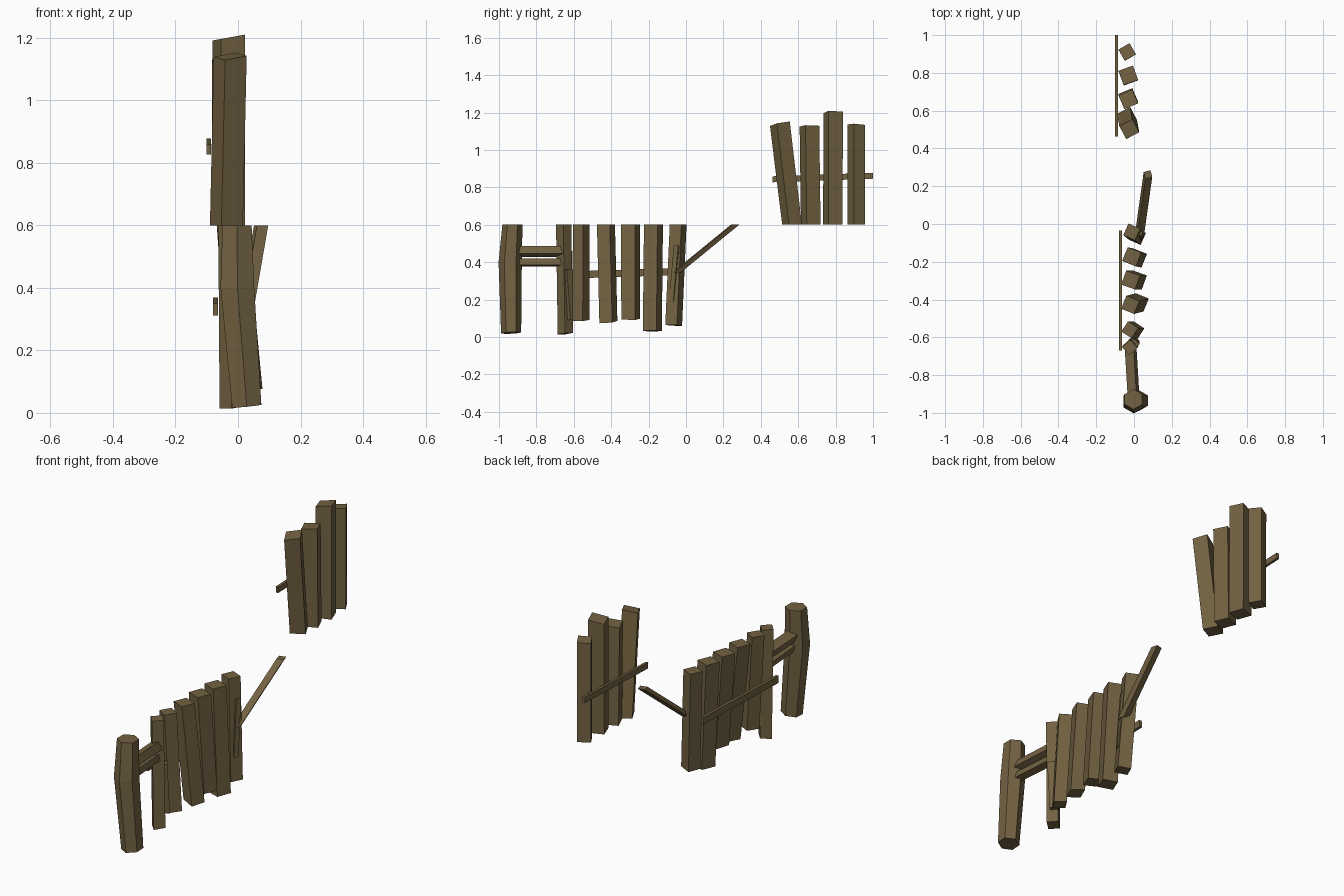
import bpy, math
from mathutils import Vector

if "Cube" in bpy.data.objects:
    bpy.data.objects.remove(bpy.data.objects["Cube"])

wood = bpy.data.materials.new("weathered brown wood")
wood.diffuse_color = (0.17, 0.122, 0.054, 1)
wood.use_nodes = True
wood.node_tree.nodes["Principled BSDF"].inputs["Base Color"].default_value = wood.diffuse_color


def make(name, rings):
    """Close a stack of equal-sided rings into a solid."""
    n = len(rings[0])
    verts = [v for r in rings for v in r]
    faces = [tuple(reversed(range(n))),
             tuple(range(len(verts) - n, len(verts)))]
    for k in range(len(rings) - 1):
        for i in range(n):
            j = (i + 1) % n
            faces.append((k*n + i, k*n + j, k*n + n + j, k*n + n + i))
    mesh = bpy.data.meshes.new(name)
    mesh.from_pydata(verts, [], faces)
    mesh.materials.append(wood)
    ob = bpy.data.objects.new(name, mesh)
    bpy.context.collection.objects.link(ob)
    return ob


def ring(x, y, z, size, rot, sides=4, slope=(0, 0)):
    """Horizontal or slanted regular section; size is the side of a square."""
    r = size / math.sqrt(2)
    pts = []
    for i in range(sides):
        a = math.radians(rot) + math.tau * (i + 0.5) / sides
        dx, dy = r * math.cos(a), r * math.sin(a)
        pts.append((x + dx, y + dy, z + slope[0]*dx + slope[1]*dy))
    return pts


def post(name, bottom, top, size, rot, bs=(0, 0), ts=(0, 0), taper=1.0):
    make(name, [ring(*bottom, size * taper, rot, 4, bs),
                ring(*top, size, rot, 4, ts)])


def beam(name, a, b, w, h, roll=0):
    """Rectangular bar from a to b, w across and h high."""
    a, b = Vector(a), Vector(b)
    d = (b - a).normalized()
    side = d.cross(Vector((0, 0, 1))).normalized()
    up = side.cross(d)
    c, s = math.cos(math.radians(roll)), math.sin(math.radians(roll))
    side, up = side*c + up*s, up*c - side*s
    sec = [(-w/2, -h/2), (w/2, -h/2), (w/2, h/2), (-w/2, h/2)]
    # side x up points backwards along the bar, so build from b to a
    make(name, [[tuple(p + side*u + up*v) for u, v in sec] for p in (b, a)])


# Upper fence: pickets with flat bottoms and slanted tops
post("upper_picket_1", (-.037, .567, .6), (-.025, .502, 1.14), .078, 28, ts=(.1, .2))
post("upper_picket_2", (-.030, .667, .6), (-.030, .660, 1.127), .080, 23, ts=(.1, 0))
post("upper_picket_3", (-.030, .785, .6), (-.030, .787, 1.20), .081, 20, ts=(.18, 0))
post("upper_picket_4", (-.036, .910, .6), (-.036, .911, 1.135), .068, 30, ts=(.1, -.05))
beam("upper_rail", (-.093, .463, .843), (-.093, 1.0, .862), .014, .032)

# Lower fence: pickets with flat tops and slanted bottoms
post("lower_picket_1", (-.018, -.645, .018), (-.022, -.654, .6), .058, 42, bs=(.1, .1))
post("lower_picket_2", (.010, -.562, .088), (-.022, -.560, .6), .065, -33, bs=(-.08, .05))
post("lower_picket_3", (.030, -.415, .080), (-.020, -.428, .6), .074, -22, bs=(-.1, .1))
post("lower_picket_4", (.018, -.296, .095), (-.018, -.297, .6), .078, -20, bs=(-.08, 0))
post("lower_picket_5", (.018, -.180, .032), (-.012, -.174, .6), .078, -22, bs=(.05, 0))
post("lower_picket_6", (.018, -.066, .062), (-.012, -.042, .6), .068, -24, bs=(.05, -.05))
beam("lower_rail", (-.072, -.67, .330), (-.072, -.035, .350), .016, .038)

# Bent six-sided end post
make("end_post", [ring(.028, -.935, .022, .076, 0, 6, (.1, .05)),
                  ring(-.002, -.94, .40, .088, 0, 6),
                  ring(-.003, -.928, .60, .076, 0, 6)])

# Twin bars joining the end post to the pickets
beam("link_bar_upper", (-.002, -.92, .458), (-.018, -.655, .458), .05, .045, 20)
beam("link_bar_lower", (.002, -.92, .398), (-.018, -.655, .398), .04, .034, 12)

# Braces: leaning loose plank, and short struts against two pickets
make("loose_plank", [ring(.030, -.05, .345, .037, 15), ring(.074, .262, .6, .037, 15)])
post("short_strut_1", (.034, -.075, .19), (.030, -.048, .49), .026, -24)
post("short_strut_2", (.0, -.615, .09), (.0, -.635, .36), .04, 40)
